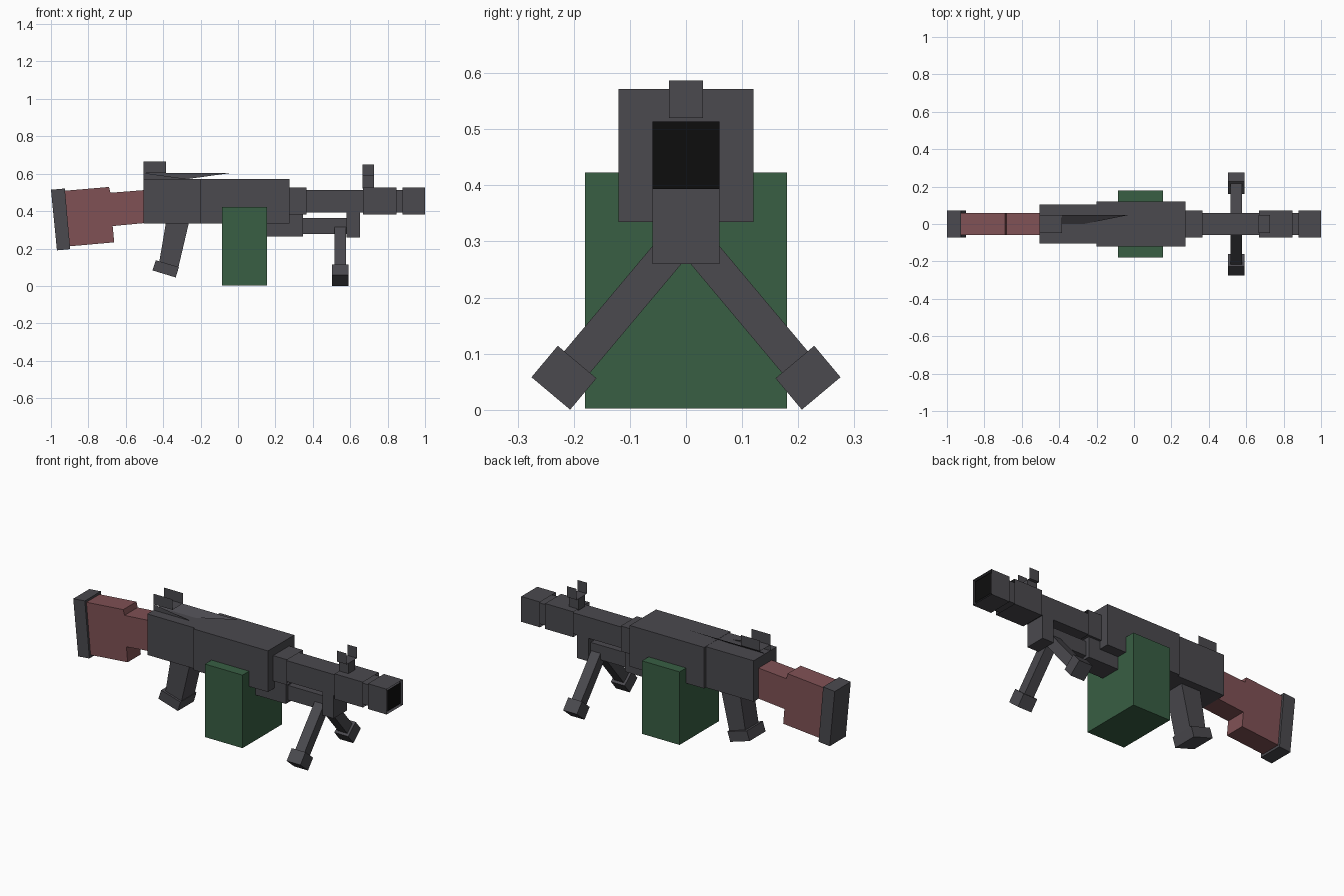
import bpy, math
from mathutils import Matrix

if "Cube" in bpy.data.objects:
    bpy.data.objects.remove(bpy.data.objects["Cube"])


def material(name, rgb):
    m = bpy.data.materials.new(name)
    m.diffuse_color = (*rgb, 1)
    m.use_nodes = True
    m.node_tree.nodes["Principled BSDF"].inputs["Base Color"].default_value = m.diffuse_color
    return m


GREY = material("gunmetal grey", (0.069, 0.067, 0.077))
GREEN = material("ammo green", (0.040, 0.113, 0.057))
RED = material("reddish wood", (0.215, 0.083, 0.090))
BLACK = material("bore black", (0.004, 0.004, 0.004))


def mesh(name, verts, faces, mat):
    me = bpy.data.meshes.new(name)
    me.from_pydata(verts, [], faces)
    me.materials.append(mat)
    ob = bpy.data.objects.new(name, me)
    bpy.context.collection.objects.link(ob)
    return ob


def profile(name, pts, half_y, mat):
    """Side outline (x, z), counter-clockwise seen from the front, extruded across y."""
    n = len(pts)
    verts = [(x, s * half_y, z) for s in (-1, 1) for x, z in pts]
    faces = [tuple(range(n)), tuple(range(2 * n - 1, n - 1, -1))]
    faces += [(i, i + n, (i + 1) % n + n, (i + 1) % n) for i in range(n)]
    return mesh(name, verts, faces, mat)


def box(name, x0, x1, z0, z1, half_y, mat=GREY):
    return profile(name, [(x0, z0), (x1, z0), (x1, z1), (x0, z1)], half_y, mat)


def sleeve(name, x0, x1, z=0.454, r=0.073):
    """Open-ended square tube around the barrel."""
    ring = [(-r, z - r), (r, z - r), (r, z + r), (-r, z + r)]
    verts = [(x, y, zz) for x in (x0, x1) for y, zz in ring]
    faces = [(i, (i + 1) % 4, (i + 1) % 4 + 4, i + 4) for i in range(4)]
    return mesh(name, verts, [f[::-1] for f in faces], GREY)


def sight_channel(name, x0, x1, z0, z1, w=0.047):
    """Thin U-shaped sight: floor and two upright plates."""
    section = [(-w, z1), (-w, z0), (w, z0), (w, z1)]
    verts = [(x, y, z) for x in (x0, x1) for y, z in section]
    return mesh(name, verts, [(i, i + 4, i + 5, i + 1) for i in range(3)], GREY)


# receiver
box("receiver_front", -0.20, 0.275, 0.335, 0.572, 0.12)
box("receiver_rear", -0.505, -0.20, 0.335, 0.571, 0.105)

# barrel with black bore face and open sleeves
barrel = box("barrel", 0.27, 0.995, 0.393, 0.514, 0.06)
barrel.data.materials.append(BLACK)
for p in barrel.data.polygons:
    if p.center.x > 0.99:
        p.material_index = 1
sleeve("barrel_collar", 0.27, 0.365)
sleeve("barrel_sleeve", 0.668, 0.848)
sleeve("muzzle", 0.88, 1.0)

# gas tube below the barrel
box("handguard", 0.10, 0.348, 0.263, 0.395, 0.06)
box("gas_tube", 0.34, 0.59, 0.278, 0.362, 0.04)
box("gas_block", 0.58, 0.652, 0.260, 0.395, 0.06)

# sights
box("front_sight_base", 0.665, 0.726, 0.52, 0.587, 0.03)
sight_channel("front_sight", 0.665, 0.726, 0.587, 0.65)
sight_channel("rear_sight", -0.505, -0.385, 0.604, 0.665)

# thin ramp under the rear sight: one tilted and one upright triangle
w = 0.047
mesh("sight_ramp",
     [(-0.505, w, 0.604), (-0.035, w, 0.604), (-0.505, -w, 0.539),
      (-0.505, -w, 0.604), (-0.505, -w, 0.539), (-0.035, -w, 0.539)],
     [(0, 2, 1), (3, 4, 5)], GREY)

# magazine box
box("ammo_box", -0.085, 0.155, 0.002, 0.423, 0.18, GREEN)

# stock and butt plate
profile("stock", [(-0.91, 0.211), (-0.662, 0.233), (-0.67, 0.32), (-0.49, 0.337),
                  (-0.49, 0.513), (-0.682, 0.498), (-0.69, 0.529), (-0.935, 0.508)],
        0.06, RED)
profile("butt_plate", [(-0.968, 0.190), (-0.897, 0.197), (-0.926, 0.521), (-1.0, 0.514)],
        0.073, GREY)

# pistol grip
profile("grip", [(-0.424, 0.11), (-0.322, 0.085), (-0.262, 0.34), (-0.385, 0.34)],
        0.06, GREY)
profile("grip_cap", [(-0.457, 0.083), (-0.333, 0.045), (-0.316, 0.101), (-0.439, 0.137)],
        0.073, GREY)

# bipod legs and feet, mirrored across y
for side, label in ((-1, "right"), (1, "left")):
    place = (Matrix.Translation((0.547, side * 0.2175, 0.057))
             @ Matrix.Rotation(side * math.radians(40), 4, 'X'))
    leg = box("bipod_leg_" + label, -0.03, 0.03, 0.0, 0.33, 0.03)
    foot = box("bipod_foot_" + label, -0.044, 0.044, -0.0365, 0.0365, 0.045)
    for ob in (leg, foot):
        ob.data.transform(place)
